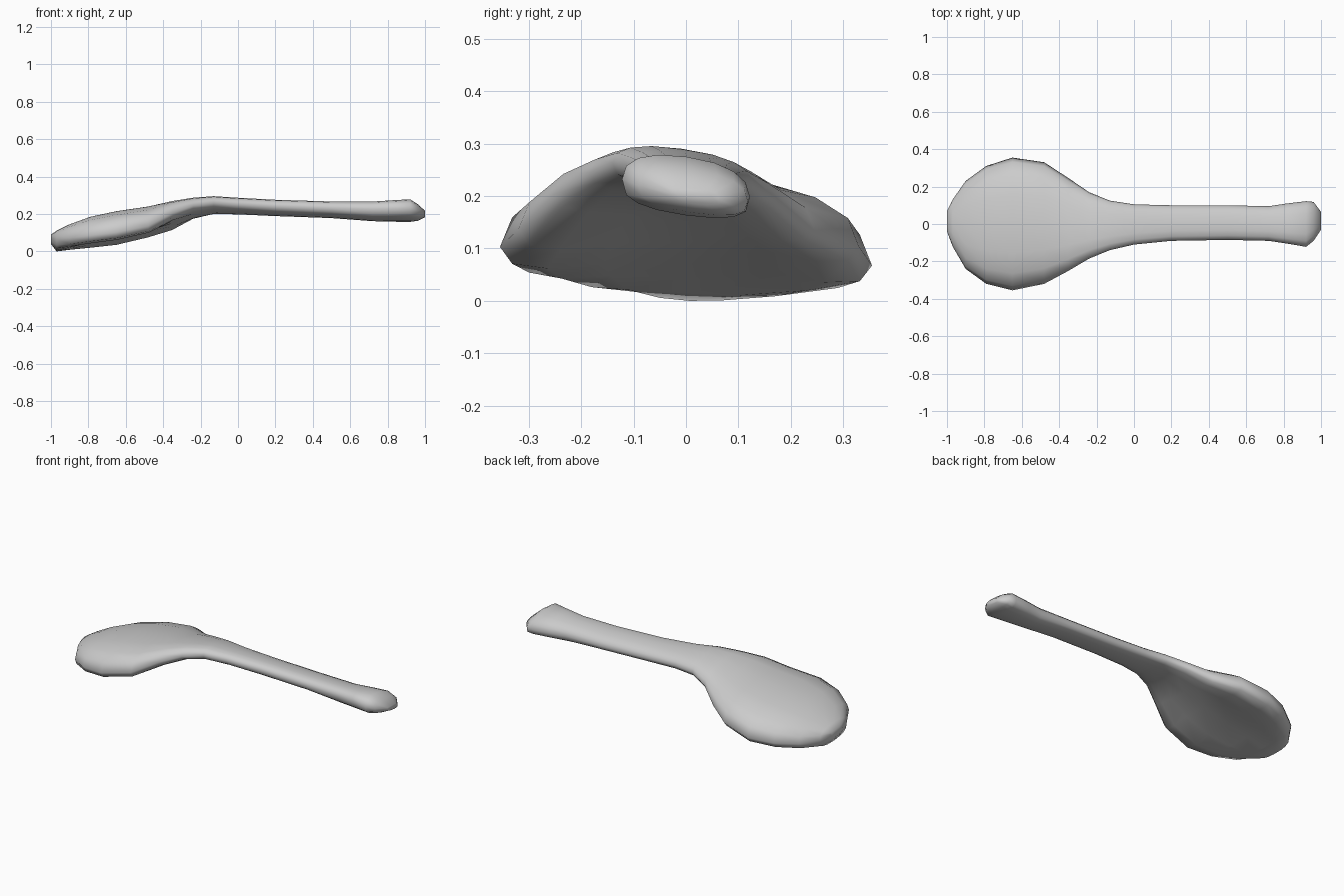
import bpy, bmesh
from math import sin, cos, pi

cube = bpy.data.objects.get("Cube")
if cube:
    bpy.data.objects.remove(cube)

# One plain grey material
grey = bpy.data.materials.new("plain grey")
grey.use_nodes = True
colour = (0.6, 0.6, 0.6, 1)
grey.diffuse_color = colour
grey.node_tree.nodes["Principled BSDF"].inputs["Base Color"].default_value = colour

# Stations from bowl tip to handle end:
# x, y low, y high, top, rim height, bottom, hollow under the bowl
STATIONS = [
    (-1.0, -.04, .07, .09, .075, .04, 0),
    (-.97, -.12, .13, .11, .06, .0, 0),
    (-.90, -.24, .23, .145, .06, .005, .01),
    (-.79, -.32, .31, .185, .07, .015, .03),
    (-.65, -.355, .355, .215, .085, .03, .04),
    (-.48, -.32, .33, .24, .12, .07, .04),
    (-.35, -.25, .245, .26, .17, .13, .02),
    (-.24, -.185, .17, .28, .22, .187, 0),
    (-.13, -.14, .125, .29, .245, .207, 0),
    (.0, -.11, .105, .283, .24, .203, 0),
    (.2, -.09, .1, .273, .23, .193, 0),
    (.5, -.085, .1, .264, .22, .182, 0),
    (.72, -.09, .095, .264, .215, .165, 0),
    (.82, -.105, .11, .27, .215, .163, 0),
    (.92, -.122, .122, .275, .215, .163, 0),
    (.96, -.09, .118, .25, .205, .168, 0),
    (1.0, -.03, .065, .215, .2, .185, 0),
]
SIDES = 16


def section(bm, x, low, high, top, rim, bottom, hollow):
    """One closed ring: domed above, flatter or hollow below, tilted sideways."""
    ring = []
    half, middle = (high - low) / 2, (high + low) / 2
    tilt = -.05 if x < -.4 else -.14
    for i in range(SIDES):
        c, s = cos(2 * pi * i / SIDES), sin(2 * pi * i / SIDES)
        y = half * (abs(c) ** .85) * (1 if c > 0 else -1)
        if s >= 0:
            z = rim + (top - rim) * s ** .85
        else:
            z = rim - (rim - bottom) * (-s) ** .6 + hollow * max(0, 1 - c * c * 1.6)
        ring.append(bm.verts.new((x, middle + y, z + tilt * y)))
    return ring


# Spoon body: loft through all stations and close both ends
bm = bmesh.new()
rings = [section(bm, *station) for station in STATIONS]
for a, b in zip(rings, rings[1:]):
    for i in range(SIDES):
        j = (i + 1) % SIDES
        bm.faces.new((a[i], a[j], b[j], b[i]))
bm.faces.new(rings[0])
bm.faces.new(rings[-1])
bmesh.ops.recalc_face_normals(bm, faces=bm.faces)
for face in bm.faces:
    face.smooth = True
mesh = bpy.data.meshes.new("spoon")
bm.to_mesh(mesh)
bm.free()
mesh.materials.append(grey)
spoon = bpy.data.objects.new("spoon", mesh)
bpy.context.collection.objects.link(spoon)
